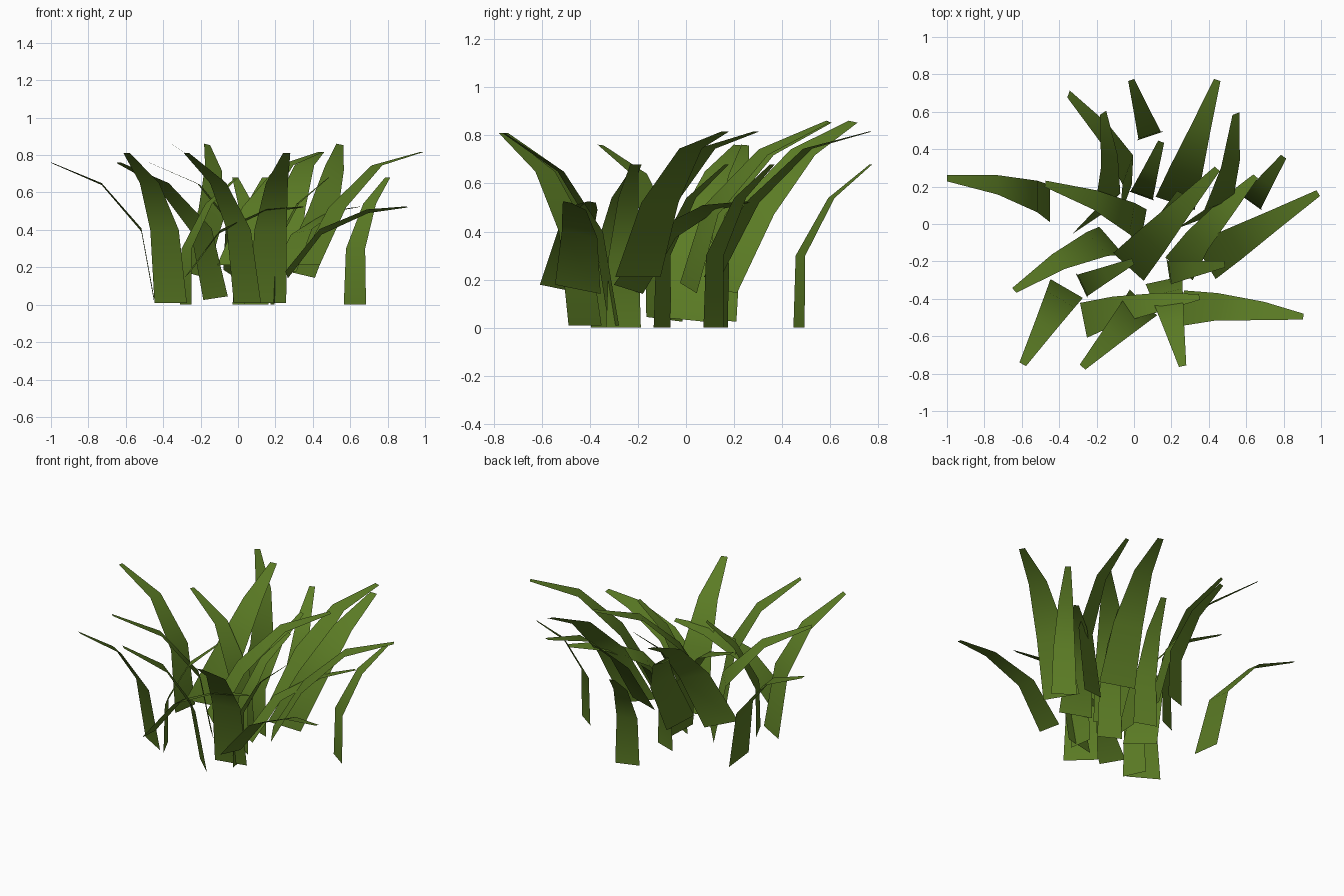
import bpy
from math import radians
from mathutils import Vector, Matrix

if "Cube" in bpy.data.objects:
    bpy.data.objects.remove(bpy.data.objects["Cube"])

green = bpy.data.materials.new("leaf green")
green.diffuse_color = (0.105, 0.20, 0.018, 1)
green.use_nodes = True
green.node_tree.nodes["Principled BSDF"].inputs["Base Color"].default_value = green.diffuse_color

# Blade shapes: degrees the face turns off the reach, sideways tilt, then rows
# from root to tip: (fraction of reach, sideways bow, height, half width)
SHAPES = {
    "short_blade": (0, 0, [(0, 0, 0, .073), (.02, 0, .3, .063), (.45, 0, .54, .042), (1, 0, .68, .017)]),
    "arching_blade": (14, .1, [(0, 0, .035, .1), (.13, -.02, .40, .085), (.52, -.03, .645, .052), (1, 0, .76, .017)]),
    "front_blade": (0, 0, [(0, 0, .01, .1), (.14, 0, .40, .088), (.48, 0, .65, .06), (1, 0, .81, .02)]),
    "long_blade": (0, 0, [(0, 0, .212, .11), (.25, 0, .52, .09), (.60, 0, .745, .055), (1, 0, .817, .018)]),
    "tall_blade": (42, .22, [(0, 0, .165, .1), (.22, -.09, .49, .085), (.58, -.07, .73, .055), (1, 0, .857, .02)]),
    "low_blade": (0, -.2, [(0, 0, .16, .097), (.28, .02, .39, .075), (.67, .015, .5, .05), (1, 0, .523, .016)]),
}

# Root (x, y) and tip (x, y) of every blade
PLACES = {
    "short_blade": [(.625, .115, .80, .36), (.04, .15, .145, .44), (.085, .47, -.015, .77),
                    (.185, -.26, .485, -.215), (-.28, -.33, -.005, -.20), (.10, -.10, .245, .17)],
    "arching_blade": [(-.45, .11, -1.0, .245), (.05, -.02, -.475, .215), (-.12, -.09, -.64, -.355)],
    "front_blade": [(-.36, -.345, -.595, -.75), (.16, -.30, .26, -.76), (.05, -.42, -.275, -.765)],
    "long_blade": [(.38, -.20, .985, .165), (-.03, -.23, .445, .295), (.22, .11, .445, .77)],
    "tall_blade": [(-.045, .12, -.35, .695), (-.25, 0, -.165, .595), (.32, .01, .545, .59)],
    "low_blade": [(.26, -.45, .905, -.495), (-.27, -.515, .35, -.39), (.24, -.24, .65, .255)],
}


def blade(name, shape, root_x, root_y, tip_x, tip_y):
    """A tapering, bending ribbon from root to tip."""
    turn, tilt, rows = shape
    root = Vector((root_x, root_y, 0))
    reach = Vector((tip_x, tip_y, 0)) - root
    left = Vector((-reach.y, reach.x, 0)).normalized()
    across = Matrix.Rotation(radians(turn), 3, 'Z') @ left
    across = (across + Vector((0, 0, tilt))).normalized()
    verts = []
    for along, bow, z, half in rows:
        centre = root + reach * along + left * bow + Vector((0, 0, z))
        verts += [centre + across * half, centre - across * half]
    faces = [(i, i + 1, i + 3, i + 2) for i in range(0, len(verts) - 2, 2)]
    mesh = bpy.data.meshes.new(name)
    mesh.from_pydata(verts, [], faces)
    mesh.materials.append(green)
    mesh.polygons.foreach_set("use_smooth", [True] * len(faces))
    bpy.context.collection.objects.link(bpy.data.objects.new(name, mesh))


for kind, places in PLACES.items():
    for n, place in enumerate(places, 1):
        blade(f"{kind}_{n}", SHAPES[kind], *place)
